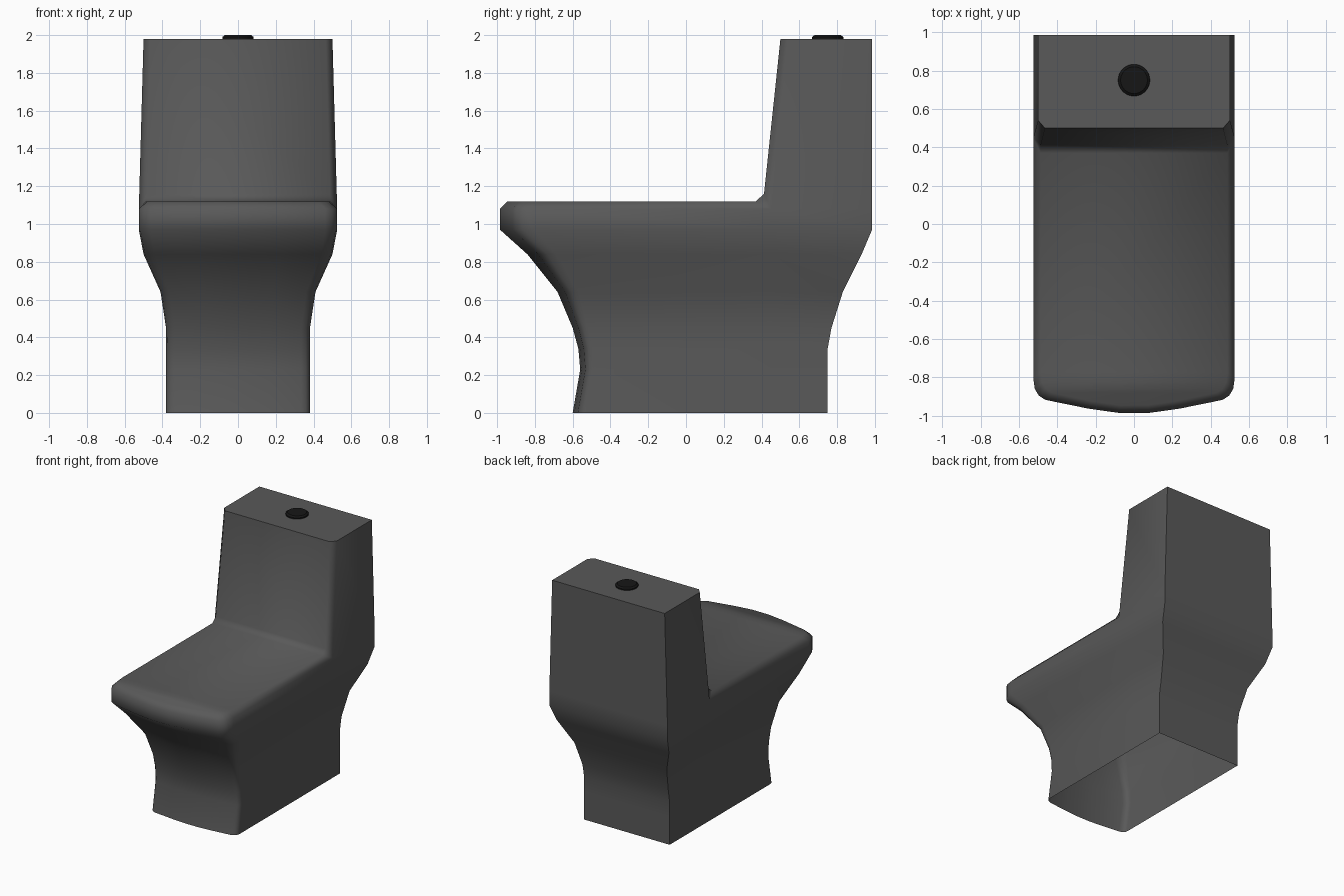
import bpy, bmesh, math

if "Cube" in bpy.data.objects:
    bpy.data.objects.remove(bpy.data.objects["Cube"])


def material(name, v):
    m = bpy.data.materials.new(name)
    m.diffuse_color = (v, v, v, 1)
    m.use_nodes = True
    m.node_tree.nodes["Principled BSDF"].inputs["Base Color"].default_value = m.diffuse_color
    return m


def finish(bm, name, mat, angle):
    bmesh.ops.recalc_face_normals(bm, faces=bm.faces)
    me = bpy.data.meshes.new(name)
    bm.to_mesh(me)
    bm.free()
    ob = bpy.data.objects.new(name, me)
    bpy.context.collection.objects.link(ob)
    me.materials.append(mat)
    bpy.ops.object.select_all(action='DESELECT')
    ob.select_set(True)
    bpy.context.view_layer.objects.active = ob
    bpy.ops.object.shade_smooth_by_angle(angle=math.radians(angle))
    return ob


# bowed front outline: (fraction of half width, distance behind the front)
FRONT = [(1, .18), (.985, .125), (.945, .09), (.88, .068), (.45, .022), (.15, 0)]
SPLIT = .45   # where the tank's front corner meets the side


def outline(hw, yf, depth, y_end):
    half = [(hw, y_end)] + [(hw * f, yf + d * depth) for f, d in FRONT]
    return half + [(-x, y) for x, y in reversed(half)]


def ring(bm, pts, z):
    return [bm.verts.new((x, y, z)) for x, y in pts]


def bridge(bm, a, b):
    for i in range(len(a) - 1):
        bm.faces.new((a[i], a[i + 1], b[i + 1], b[i]))


bm = bmesh.new()

# pedestal and bowl, open underneath: z, half width, front y, back y, bow
LEVELS = [(0, .38, -.60, .75, .4), (.23, .38, -.56, .75, .4), (.34, .38, -.57, .75, .42),
          (.45, .381, -.60, .77, .45), (.64, .41, -.68, .83, .6), (.84, .50, -.84, .93, .85),
          (.97, .525, -.985, .985, 1), (1.08, .525, -.985, .985, 1)]
prev = None
for z, hw, yf, yb, bow in LEVELS:
    cur = ring(bm, [(hw, yb)] + outline(hw, yf, bow, SPLIT) + [(-hw, yb)], z)
    if prev:
        bridge(bm, prev + prev[:1], cur + cur[:1])
    prev = cur

# lid with a bevelled rim, filled by strips across
lid = ring(bm, outline(.487, -.945, .95, .37), 1.12)
bridge(bm, prev[1:-1], lid)
n = len(lid)
for i in range(n // 2 - 1):
    bm.faces.new((lid[i], lid[i + 1], lid[n - 2 - i], lid[n - 1 - i]))

# tank rising from the back of the bowl, with chamfered front corners
back_r, split_r, split_l, back_l = prev[0], prev[1], prev[-2], prev[-1]
cr, cl = ring(bm, [(.487, .413), (-.487, .413)], 1.16)
bm.faces.new((lid[0], lid[-1], cl, cr))
bm.faces.new((split_r, lid[0], cr))
bm.faces.new((split_l, cl, lid[-1]))
top = ring(bm, [(.50, .985), (.50, .54), (.465, .50),
                (-.465, .50), (-.50, .54), (-.50, .985)], 1.98)
low = [back_r, split_r, cr, cl, split_l, back_l]
bridge(bm, low + low[:1], top + top[:1])
bm.faces.new(top)
finish(bm, "toilet_body", material("dark_grey", .1), 60)

# flush button
bm = bmesh.new()
rings = [ring(bm, [(r * math.cos(t * math.tau / 32), .75 + r * math.sin(t * math.tau / 32))
                   for t in range(32)], z)
         for r, z in ((.083, 1.975), (.083, 1.99), (.07, 2.0))]
for a, b in zip(rings, rings[1:]):
    bridge(bm, a + a[:1], b + b[:1])
bm.faces.new(rings[0])
bm.faces.new(rings[-1])
finish(bm, "flush_button", material("black", .008), 30)
